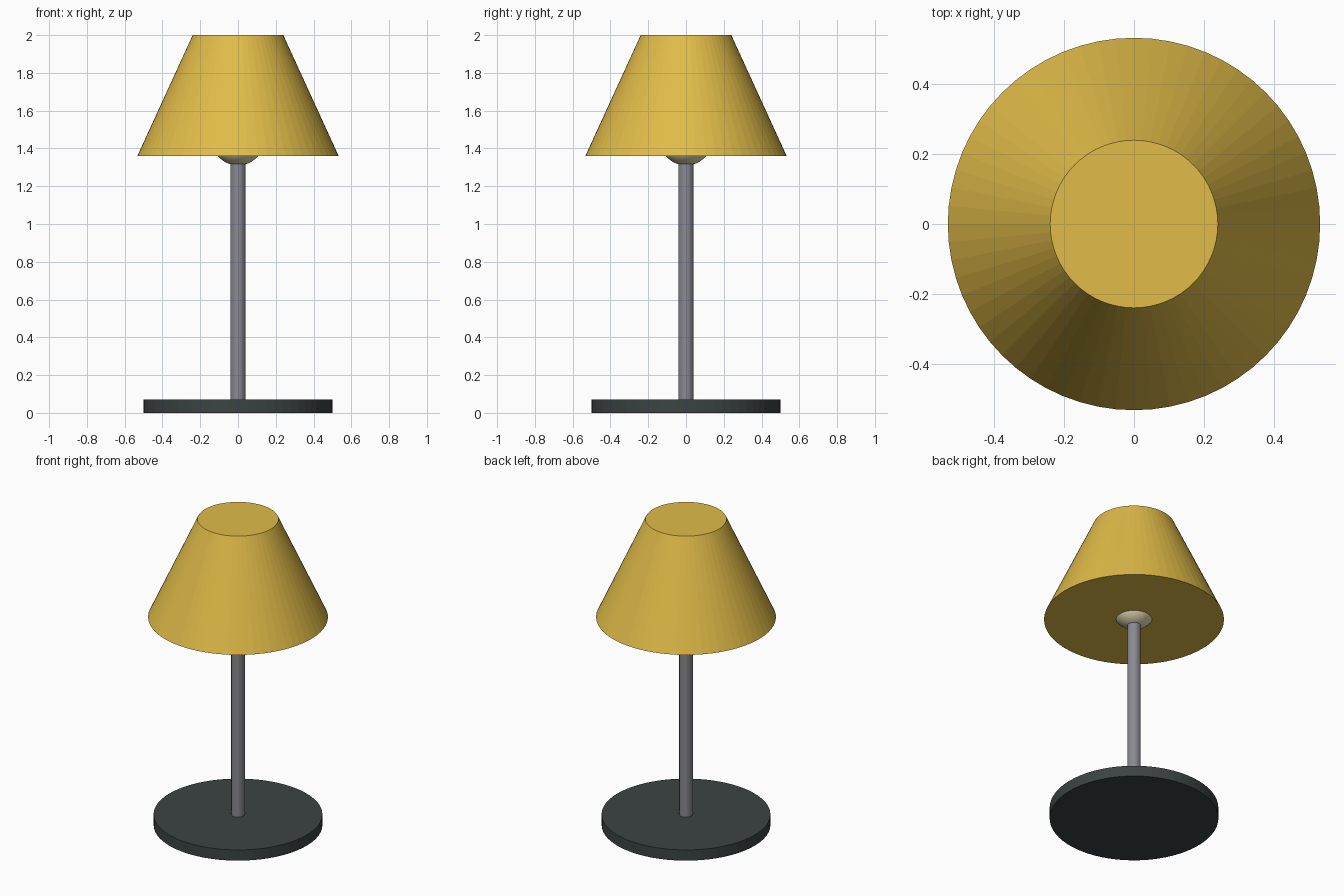
import bpy

cube = bpy.data.objects.get("Cube")
if cube:
    bpy.data.objects.remove(cube, do_unlink=True)


def material(name, colour):
    mat = bpy.data.materials.new(name)
    mat.use_nodes = True
    mat.diffuse_color = (*colour, 1)
    mat.node_tree.nodes["Principled BSDF"].inputs["Base Color"].default_value = (*colour, 1)
    return mat


def finish(name, mat):
    obj = bpy.context.object
    obj.name = name
    obj.data.materials.append(mat)
    return obj


def tapered(name, mat, bottom_radius, top_radius, z0, z1, sides):
    """Closed round part between two heights."""
    bpy.ops.mesh.primitive_cone_add(vertices=sides, radius1=bottom_radius, radius2=top_radius,
                                    depth=z1 - z0, location=(0, 0, (z0 + z1) / 2))
    return finish(name, mat)


charcoal = material("charcoal", (0.045, 0.056, 0.056))
steel = material("steel grey", (0.25, 0.25, 0.28))
mustard = material("mustard yellow", (0.75, 0.50, 0.065))
cream = material("warm cream", (0.80, 0.72, 0.47))

# Foot disc and upright
tapered("base", charcoal, 0.5, 0.5, 0, 0.07, 64)
tapered("pole", steel, 0.04, 0.04, 0.07, 1.36, 32)

# Bulb peeking out under the closed shade
bpy.ops.mesh.primitive_uv_sphere_add(segments=32, ring_count=16, radius=0.14, location=(0, 0, 1.45))
finish("bulb", cream)
bpy.ops.object.shade_smooth_by_angle()

# Shade with closed top and bottom
tapered("lampshade", mustard, 0.533, 0.24, 1.36, 2.0, 64)
